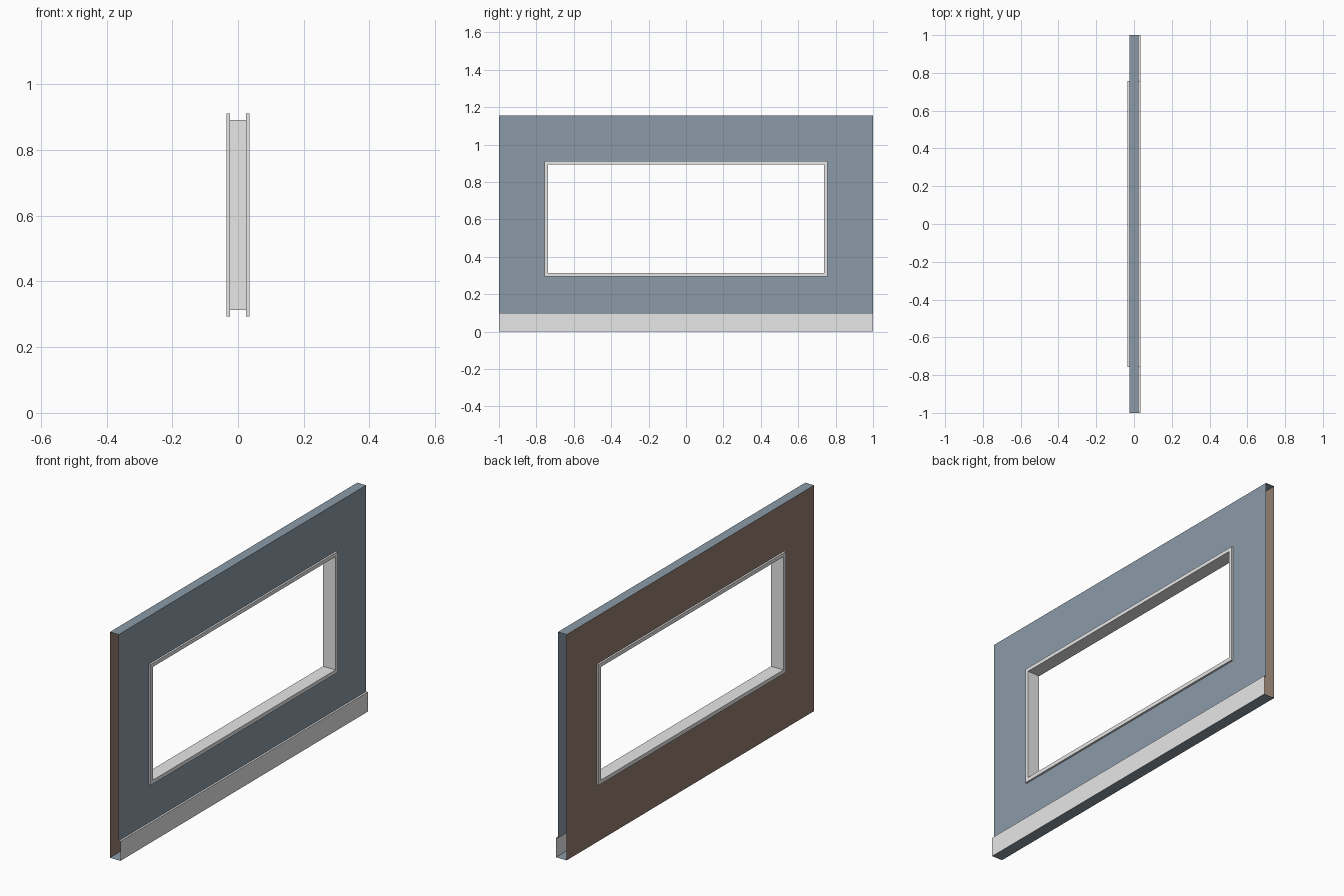
import bpy

if "Cube" in bpy.data.objects:
    bpy.data.objects.remove(bpy.data.objects["Cube"])

T = 0.025      # half thickness of the wall
P = 0.035      # how far trim stands out from the centre
TOP = 1.155    # wall height
SKIRT = 0.10   # skirting board height
OPENING = (0.738, 0.313, 0.892)   # half width, bottom, top
CASING = (0.757, 0.293, 0.911)


def material(name, rgb):
    m = bpy.data.materials.new(name)
    m.diffuse_color = (*rgb, 1.0)
    m.use_nodes = True
    m.node_tree.nodes["Principled BSDF"].inputs["Base Color"].default_value = m.diffuse_color
    return m


blue = material("slate blue", (0.258, 0.323, 0.386))
brown = material("warm brown", (0.296, 0.212, 0.159))
white = material("off white", (0.80, 0.80, 0.80))


def make(name, verts, faces, mat):
    me = bpy.data.meshes.new(name)
    me.from_pydata(verts, [], faces)
    me.materials.append(mat)
    ob = bpy.data.objects.new(name, me)
    bpy.context.collection.objects.link(ob)
    return ob


def loft(name, stations, mat):
    """Skin between rectangles, each given as (x, (half width, bottom, top))."""
    verts, faces = [], []
    for x, (w, lo, hi) in stations:
        verts += [(x, -w, lo), (x, w, lo), (x, w, hi), (x, -w, hi)]
    for s in range(len(stations) - 1):
        for i in range(4):
            a, b = 4 * s + i, 4 * s + (i + 1) % 4
            faces.append((a, b, b + 4, a + 4))
    return make(name, verts, faces, mat)


def strip(name, profile, mat):
    """Sweep an open (x, z) profile along the wall length; ends stay open."""
    n = len(profile)
    verts = [(x, y, z) for y in (-1, 1) for x, z in profile]
    faces = [(i, i + n, i + n + 1, i + 1) for i in range(n - 1)]
    return make(name, verts, faces, mat)


# Two wall skins, each with the window opening
loft("wall_front_skin", [(T, (1, SKIRT, TOP)), (T, OPENING)], blue)
loft("wall_back_skin", [(-T, OPENING), (-T, (1, 0, TOP))], brown)

# Top and bottom closing strips
strip("wall_top", [(T, TOP), (-T, TOP)], blue)
strip("wall_bottom", [(-T, 0), (P, 0)], blue)

# Skirting board with its narrow ledge
strip("skirting_board", [(P, 0), (P, SKIRT), (T, SKIRT)], white)

# Window frame: casing on both sides joined by the reveal
loft("window_frame", [(T, CASING), (P, CASING), (P, OPENING),
                      (-P, OPENING), (-P, CASING), (-T, CASING)], white)
